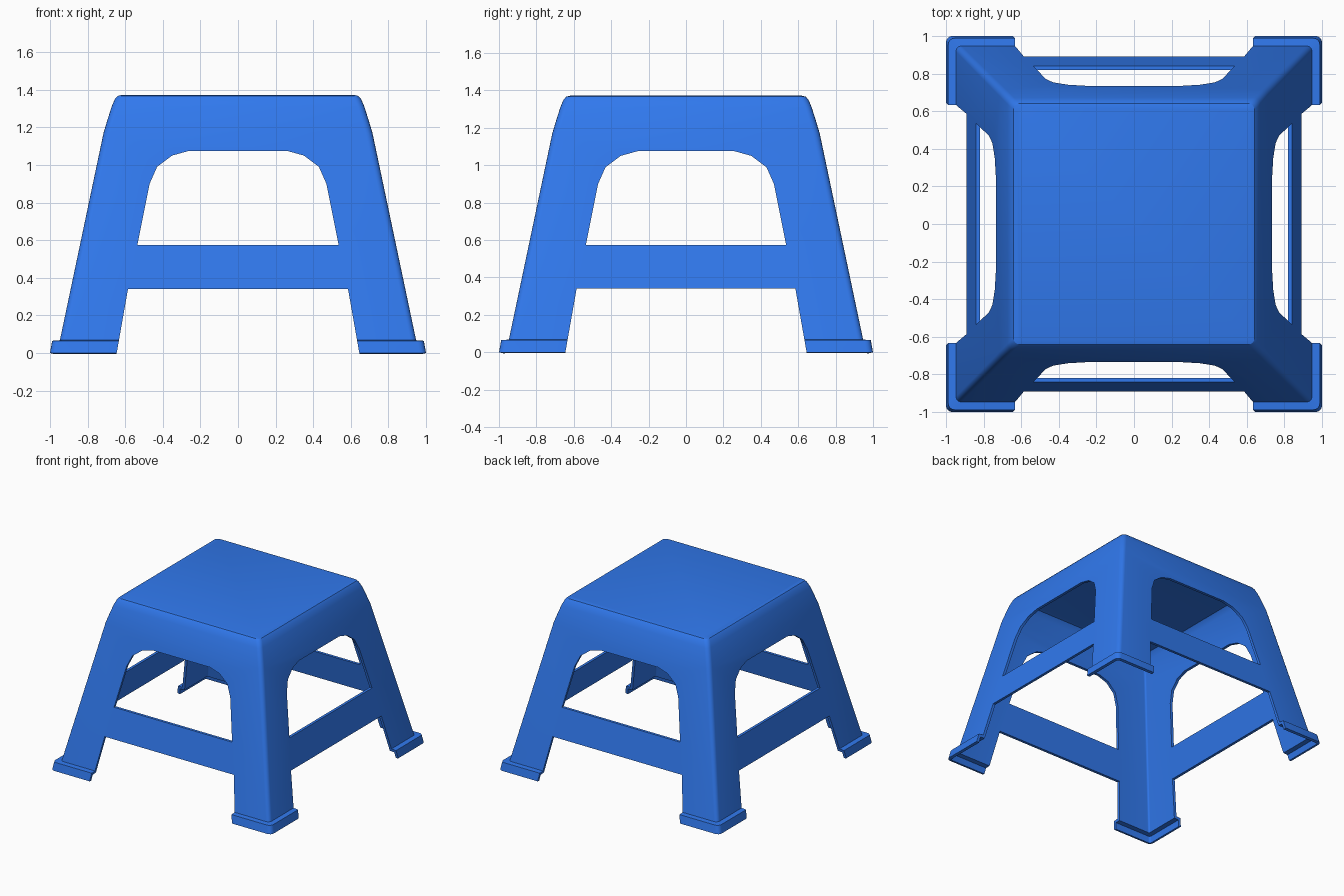
import bpy, bmesh, math

if "Cube" in bpy.data.objects:
    bpy.data.objects.remove(bpy.data.objects["Cube"])

# Outer half-width / height / corner radius, from foot rim up to seat edge
PROFILE = [(1.0, 0.0, 0.035), (0.988, 0.065, 0.035), (0.947, 0.068, 0.03),
           (0.715, 1.17, 0.035), (0.694, 1.24, 0.035), (0.672, 1.31, 0.035),
           (0.655, 1.35, 0.035), (0.64, 1.367, 0.03), (0.62, 1.372, 0.025)]
WALL = 0.022


def rounded_square(half, radius, segments=4):
    pts = []
    for corner in range(4):
        a0 = corner * math.pi / 2
        sx = 1 if corner in (0, 3) else -1
        sy = 1 if corner in (0, 1) else -1
        for i in range(segments + 1):
            a = a0 + i / segments * math.pi / 2
            pts.append((sx * (half - radius) + radius * math.cos(a),
                        sy * (half - radius) + radius * math.sin(a)))
    return pts


def new_object(name, bm):
    bmesh.ops.recalc_face_normals(bm, faces=bm.faces)
    mesh = bpy.data.meshes.new(name)
    bm.to_mesh(mesh)
    bm.free()
    obj = bpy.data.objects.new(name, mesh)
    bpy.context.collection.objects.link(obj)
    return obj


def cutter(name, half_outline, along_x):
    # Mirrored outline extruded right through the stool
    outline = half_outline + [(-x, z) for x, z in reversed(half_outline)]
    bm = bmesh.new()
    ends = []
    for d in (-1.3, 1.3):
        ends.append([bm.verts.new((d, x, z) if along_x else (x, d, z)) for x, z in outline])
        bm.faces.new(ends[-1])
    n = len(outline)
    for i in range(n):
        j = (i + 1) % n
        bm.faces.new((ends[0][i], ends[0][j], ends[1][j], ends[1][i]))
    obj = new_object(name, bm)
    obj.hide_render = True
    return obj


# Stool shell: stacked rounded squares, closed by the seat, open below
bm = bmesh.new()
rings = [[bm.verts.new((x, y, z)) for x, y in rounded_square(h, r)] for h, z, r in PROFILE]
for low, high in zip(rings, rings[1:]):
    for i in range(len(low)):
        j = (i + 1) % len(low)
        bm.faces.new((low[i], low[j], high[j], high[i]))
bm.faces.new(rings[-1])
stool = new_object("stool_shell", bm)

bpy.context.view_layer.objects.active = stool
stool.select_set(True)
solid = stool.modifiers.new("wall", 'SOLIDIFY')
solid.thickness = WALL
solid.offset = -1
solid.use_even_offset = True
bpy.ops.object.modifier_apply(modifier=solid.name)

# Arched windows above the rails, and gaps between the feet below them
ARCH = [(0.535, 0.575), (0.47, 0.90), (0.43, 0.99), (0.35, 1.05), (0.26, 1.075)]
GAP = [(0.66, -0.1), (0.645, 0.0), (0.585, 0.34)]
for label, outline in (("arch", ARCH), ("leg_gap", GAP)):
    for along_x in (False, True):
        cut = cutter(label + "_cutter", outline, along_x)
        mod = stool.modifiers.new(label, 'BOOLEAN')
        mod.operation = 'DIFFERENCE'
        mod.solver = 'EXACT'
        mod.object = cut
        bpy.ops.object.modifier_apply(modifier=mod.name)
        bpy.data.objects.remove(cut)

# Blue plastic
blue = bpy.data.materials.new("blue_plastic")
blue.diffuse_color = (0.03, 0.19, 0.85, 1)
blue.use_nodes = True
blue.node_tree.nodes["Principled BSDF"].inputs["Base Color"].default_value = blue.diffuse_color
stool.data.materials.clear()
stool.data.materials.append(blue)
bpy.ops.object.shade_smooth_by_angle(angle=math.radians(30))
